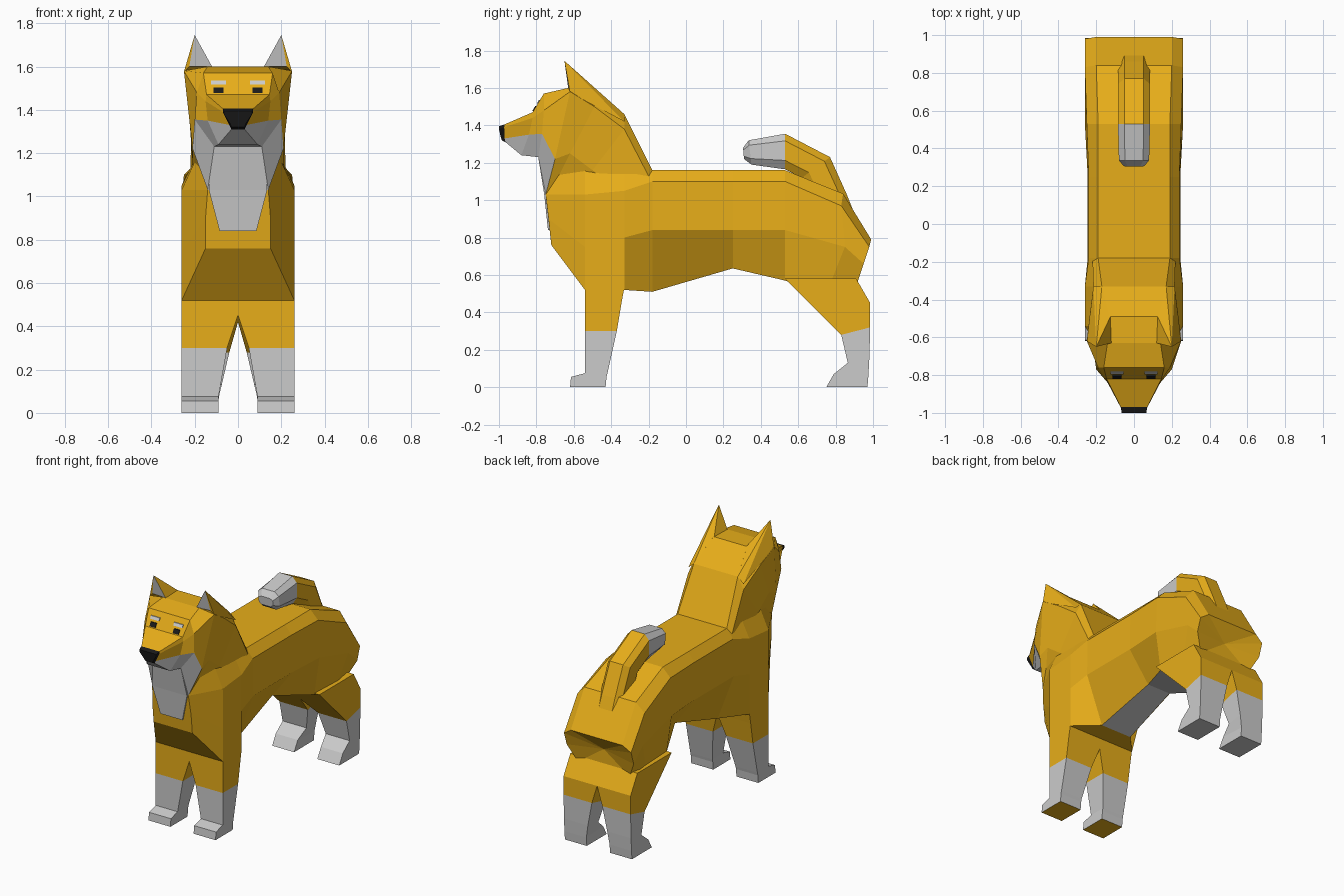
import bpy, bmesh
from mathutils import Vector, Matrix

if "Cube" in bpy.data.objects:
    bpy.data.objects.remove(bpy.data.objects["Cube"])


def mat(name, rgb):
    m = bpy.data.materials.new(name)
    m.diffuse_color = (*rgb, 1)
    m.use_nodes = True
    m.node_tree.nodes["Principled BSDF"].inputs["Base Color"].default_value = m.diffuse_color
    return m


MATS = [mat("orange_fur", (0.80, 0.42, 0.01)), mat("pale_fur", (0.8, 0.8, 0.8)),
        mat("black", (0.01, 0.01, 0.01))]
ORANGE, PALE, BLACK = 0, 1, 2


def finish(bm, name):
    bmesh.ops.recalc_face_normals(bm, faces=bm.faces)
    me = bpy.data.meshes.new(name)
    bm.to_mesh(me)
    bm.free()
    for m in MATS:
        me.materials.append(m)
    ob = bpy.data.objects.new(name, me)
    bpy.context.collection.objects.link(ob)
    return ob


def loft(name, rings, colour, caps=(ORANGE, ORANGE), apex=None):
    """Skin closed rings; colour(segment, side) picks the material."""
    bm = bmesh.new()
    vs = [[bm.verts.new(p) for p in r] for r in rings]
    n = len(vs[0])
    for i in range(len(vs) - 1):
        for j in range(n):
            k = (j + 1) % n
            f = bm.faces.new((vs[i][j], vs[i][k], vs[i + 1][k], vs[i + 1][j]))
            f.material_index = colour(i, j)
    bm.faces.new(vs[0]).material_index = caps[0]
    if apex:
        a = bm.verts.new(apex)
        for j in range(n):
            bm.faces.new((vs[-1][j], vs[-1][(j + 1) % n], a)).material_index = caps[1]
    else:
        bm.faces.new(vs[-1]).material_index = caps[1]
    return finish(bm, name)


def mirror_loft(name, halves, colour, **kw):
    """Rings given as right halves, top to bottom; side -1 is the top strip."""
    n = len(halves[0])
    rings = [h + [(-x, y, z) for x, y, z in reversed(h)] for h in halves]
    return loft(name, rings, lambda i, j: colour(i, min(j, 2 * n - 2 - j)), **kw)


def solid(name, pts, faces, cols, sx=1):
    bm = bmesh.new()
    vs = [bm.verts.new((x * sx, y, z)) for x, y, z in pts]
    for f, c in zip(faces, cols):
        bm.faces.new([vs[i] for i in f]).material_index = c
    return finish(bm, name)


# torso, chest to rump
mirror_loft("torso", [
    [(.12, -.765, 1.2), (.14, -.75, 1.03), (.15, -.735, .9), (.15, -.72, .76)],
    [(.2, -.54, 1.16), (.26, -.54, 1.03), (.26, -.54, .75), (.26, -.54, .52)],
    [(.2, -.33, 1.17), (.26, -.33, 1.05), (.26, -.33, .8), (.26, -.33, .52)],
    [(.19, -.18, 1.16), (.24, -.18, 1.1), (.245, -.18, .84), (.12, -.18, .51)],
    [(.19, .25, 1.16), (.24, .25, 1.1), (.245, .25, .84), (.09, .25, .635)],
    [(.19, .53, 1.16), (.25, .53, 1.1), (.26, .53, .84), (.22, .53, .57)],
    [(.2, .84, 1.035), (.26, .83, .97), (.26, .85, .75), (.22, .75, .5)],
    [(.2, .99, .79), (.26, .98, .75), (.26, .95, .66), (.2, .91, .54)],
], lambda i, s: PALE if s == 3 and i in (3, 4) else ORANGE, apex=(0, .91, .68))

# neck, head and muzzle
mirror_loft("head", [
    [(.19, -.18, 1.16), (.22, -.18, 1.09), (.2, -.3, 1.0), (.13, -.5, .98)],
    [(.17, -.33, 1.46), (.215, -.33, 1.38), (.21, -.5, 1.16), (.13, -.65, 1.0)],
    [(.13, -.49, 1.6), (.235, -.49, 1.5), (.21, -.62, 1.25), (.14, -.73, 1.03)],
    [(.14, -.63, 1.6), (.25, -.62, 1.58), (.21, -.7, 1.22), (.14, -.75, 1.03)],
    [(.16, -.76, 1.57), (.19, -.76, 1.48), (.2, -.77, 1.355), (.11, -.79, 1.23)],
    [(.145, -.82, 1.47), (.15, -.82, 1.44), (.14, -.84, 1.35), (.09, -.88, 1.24)],
    [(.07, -.97, 1.405), (.07, -.972, 1.39), (.04, -.97, 1.33), (.03, -.965, 1.31)],
    [(.065, -1, 1.395), (.065, -1, 1.38), (.035, -.99, 1.335), (.03, -.985, 1.32)],
], lambda i, s: BLACK if i == 6 else PALE if i > 2 and s > 1 else ORANGE,
    caps=(ORANGE, BLACK))

# chest bib
bib = [[(w, y, z), (w, y + .06, z), (-w, y + .06, z), (-w, y, z)]
       for w, y, z in ((.11, -.79, 1.23), (.135, -.758, 1.03), (.085, -.738, .84))]
loft("chest_bib", bib, lambda i, j: PALE, caps=(PALE, PALE))


# legs: rows of inner x, front y, front z, back y, back z
def leg(name, sx, rows, white_from, sole):
    rings = [[(sx * xi, yf, zf), (sx * .26, yf, zf), (sx * .26, yb, zb), (sx * xi, yb, zb)]
             for xi, yf, zf, yb, zb in rows]
    loft(name, rings, lambda i, j: PALE if i >= white_from else ORANGE, caps=(ORANGE, sole))


FRONT = [(.0, -.54, .53, -.33, .53), (.0, -.54, .45, -.345, .45), (.05, -.54, .3, -.37, .3),
         (.09, -.54, .075, -.42, .075), (.09, -.615, .055, -.425, .055), (.09, -.62, 0, -.43, 0)]
HIND = [(.0, .53, .58, .91, .58), (.0, .69, .42, .985, .45), (.04, .83, .28, .985, .32),
        (.075, .865, .13, .98, .15), (.09, .79, .07, .975, .06), (.09, .75, 0, .97, 0)]
EAR = [(.12, -.63, 1.6), (.225, -.625, 1.6), (.25, -.62, 1.575), (.2, -.65, 1.745),
       (.12, -.48, 1.59), (.215, -.33, 1.42), (.17, -.33, 1.46)]
EAR_FACES = [(0, 1, 3), (1, 2, 3), (0, 3, 4), (3, 2, 5), (3, 5, 6), (3, 6, 4), (0, 4, 6, 5, 2, 1)]

for side, sx in (("right", 1), ("left", -1)):
    leg("front_leg_" + side, sx, FRONT, 2, ORANGE)
    leg("hind_leg_" + side, sx, HIND, 2, PALE)
    solid("ear_" + side, EAR, EAR_FACES, [PALE] + [ORANGE] * 6, sx)
    # eye and brow lie on the sloping face
    for part, z, w, h, c in (("eye", 1.49, .045, .026, BLACK), ("brow", 1.527, .07, .018, PALE)):
        y0 = -.766 - (1.57 - z) * .6
        k = h / 2
        quad = [(x, y0 - s * k * -.6, z + s * k)
                for x, s in ((.09 - w / 2, -1), (.09 + w / 2, -1), (.09 + w / 2, 1), (.09 - w / 2, 1))]
        back = [(x, y + .02, zz) for x, y, zz in quad]
        loft(part + "_" + side, [[(sx * x, y, zz) for x, y, zz in r] for r in (quad, back)],
             lambda i, j, c=c: c, caps=(c, c))


# curled tail: rows of outer y, z, inner y, z and half width
def tail_ring(yo, zo, yi, zi, w):
    return [(w * f, yo + (yi - yo) * t, zo + (zi - zo) * t)
            for f, t in ((.6, 0), (1, .2), (1, .75), (.65, 1))]


mirror_loft("tail", [tail_ring(*r) for r in (
    (.9, .93, .76, .9, .085), (.86, 1.03, .68, 1.0, .085), (.77, 1.23, .62, 1.12, .085),
    (.53, 1.355, .53, 1.165, .085), (.335, 1.32, .35, 1.19, .08), (.305, 1.28, .31, 1.22, .055))],
    lambda i, s: PALE if i >= 3 else ORANGE, caps=(ORANGE, PALE))
